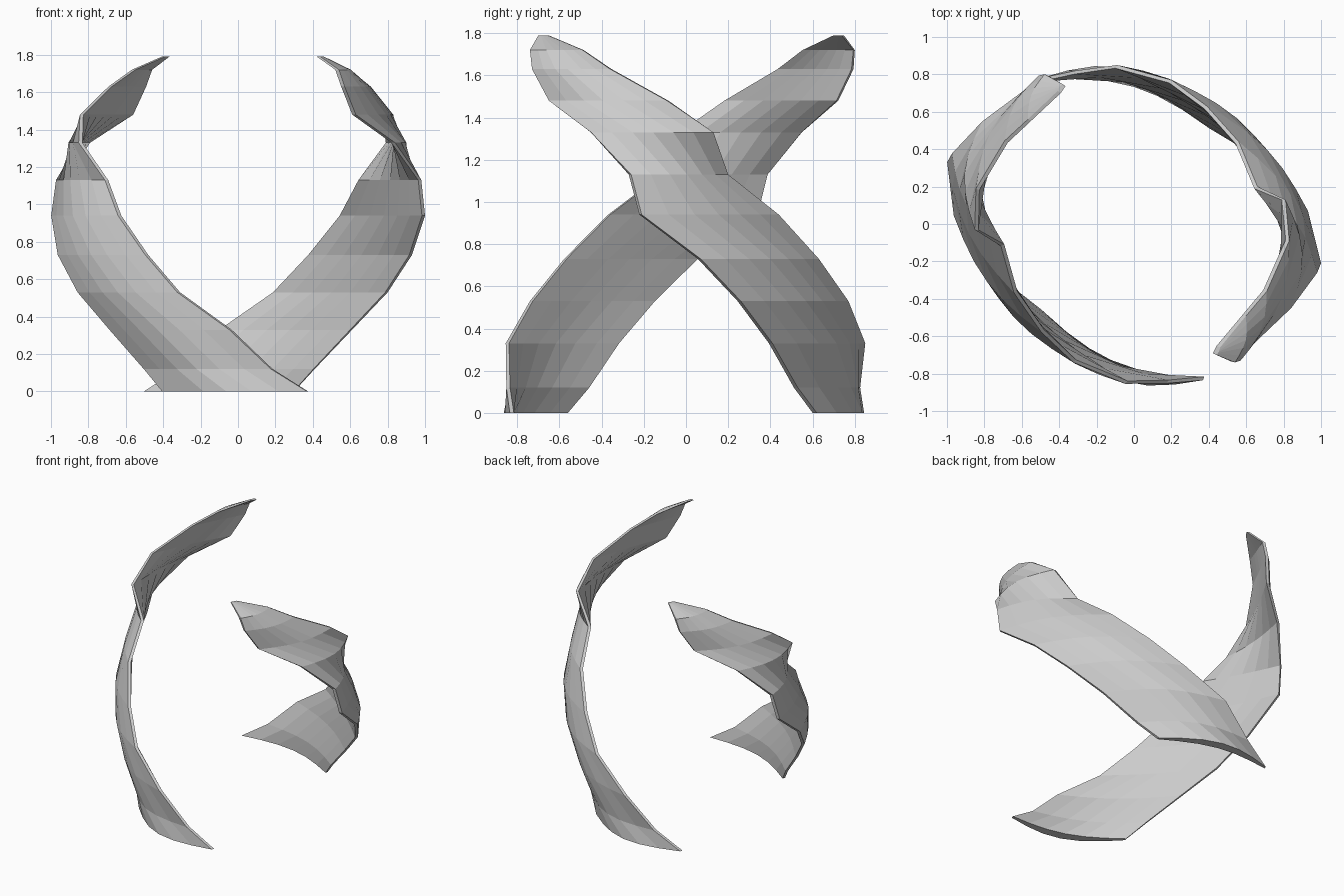
import bpy, bmesh, math
from mathutils import Vector, Matrix

if "Cube" in bpy.data.objects:
    bpy.data.objects.remove(bpy.data.objects["Cube"])

# Horizontal slices of one ribbon:
# z, leading (lower) edge x y, trailing (upper) edge x y, bow
SLICES = [
    (0.00, 0.30, 0.62, -0.50, 0.78, 0.17),
    (0.12, 0.41, 0.53, -0.31, 0.82, 0.15),
    (0.33, 0.61, 0.41, -0.09, 0.85, 0.12),
    (0.53, 0.80, 0.26, 0.20, 0.77, 0.09),
    (0.73, 0.93, 0.07, 0.39, 0.63, 0.09),
    (0.94, 1.00, -0.21, 0.56, 0.44, 0.09),
    (1.13, 0.98, -0.26, 0.66, 0.20, 0.11),
    (1.33, 0.84, -0.45, 0.81, 0.13, 0.13),
    (1.48, 0.63, -0.65, 0.83, -0.09, 0.11),
    (1.63, 0.57, -0.73, 0.71, -0.36, 0.11),
    (1.72, 0.54, -0.74, 0.60, -0.49, 0.11),
    (1.79, 0.44, -0.70, 0.46, -0.66, 0.10),
]
STEPS = 6


def section(bm, z, lx, ly, ux, uy, bow):
    """Thin crescent loop bowed away from the centre."""
    lead, trail = Vector((lx, ly, z)), Vector((ux, uy, z))
    chord = trail - lead
    normal = Vector((chord.y, -chord.x, 0)).normalized()
    if normal.dot(lead + trail) < 0:
        normal.negate()
    outer, inner = [], []
    for i in range(STEPS + 1):
        t = i / STEPS
        arc = math.sin(math.pi * t)
        base = lead.lerp(trail, t) + normal * (bow * chord.length * arc)
        depth = 0.02 + min(0.05, 0.1 * chord.length) * arc
        outer.append(bm.verts.new(base))
        inner.append(bm.verts.new(base - normal * depth))
    return outer + inner[::-1]


def ribbon(name, turn, shift):
    bm = bmesh.new()
    loops = [section(bm, *s) for s in SLICES]
    n = len(loops[0])
    for a, b in zip(loops, loops[1:]):
        for i in range(n):
            j = (i + 1) % n
            bm.faces.new((a[i], a[j], b[j], b[i]))
    # End caps
    for loop in (loops[0], loops[-1]):
        for i in range(STEPS):
            bm.faces.new((loop[i], loop[i + 1], loop[n - 2 - i], loop[n - 1 - i]))
    bmesh.ops.recalc_face_normals(bm, faces=bm.faces)
    bm.transform(Matrix.Translation((shift, 0, 0)) @ Matrix.Rotation(math.radians(turn), 4, 'Z'))
    mesh = bpy.data.meshes.new(name)
    bm.to_mesh(mesh)
    bm.free()
    obj = bpy.data.objects.new(name, mesh)
    bpy.context.collection.objects.link(obj)


# Two matching ribbons, just under half a turn apart
ribbon("right_ribbon", 0, 0)
ribbon("left_ribbon", 173, -0.032)
